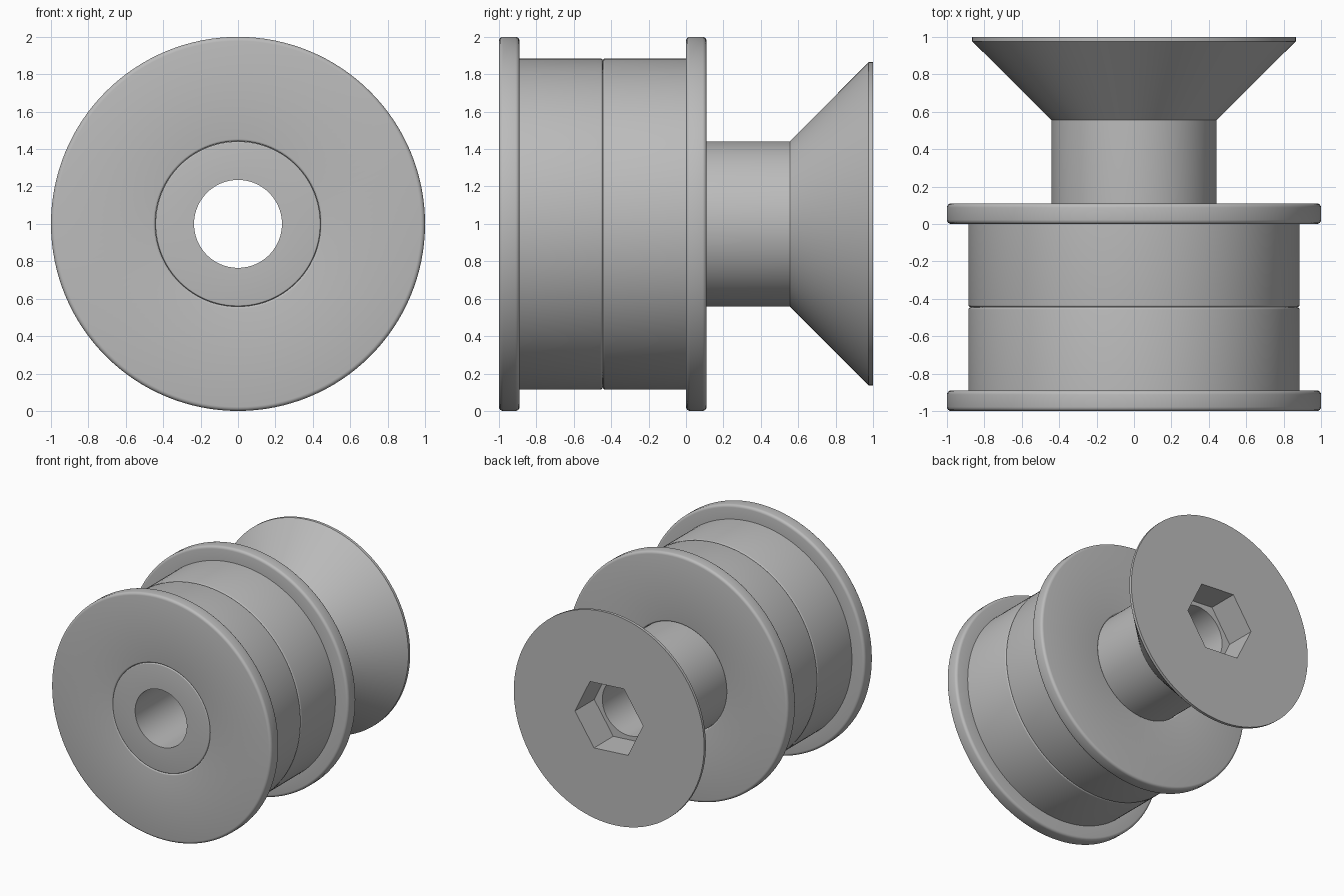
import bpy
import bmesh
from math import cos, sin, pi, radians
from mathutils import Matrix

cube = bpy.data.objects.get("Cube")
if cube:
    bpy.data.objects.remove(cube)

grey = bpy.data.materials.new("satin grey")
grey.use_nodes = True
colour = (0.5, 0.5, 0.5, 1)
grey.diffuse_color = colour
grey.node_tree.nodes["Principled BSDF"].inputs["Base Color"].default_value = colour

SEGMENTS = 128
AXIS_Z = 1.0


def add_object(name, bm):
    bmesh.ops.recalc_face_normals(bm, faces=bm.faces)
    mesh = bpy.data.meshes.new(name)
    bm.to_mesh(mesh)
    bm.free()
    mesh.materials.append(grey)
    obj = bpy.data.objects.new(name, mesh)
    bpy.context.collection.objects.link(obj)
    return obj


def rounded(profile, steps=4):
    """Replace each (radius, y, fillet) corner by a small curve."""
    points = []
    for i, (r, y, f) in enumerate(profile):
        if not f:
            points.append((r, y))
            continue
        ends = []
        for q in (profile[i - 1], profile[(i + 1) % len(profile)]):
            dr, dy = q[0] - r, q[1] - y
            k = f / (dr * dr + dy * dy) ** 0.5
            ends.append((dr * k, dy * k))
        (ar, ay), (br, by) = ends
        for s in range(steps + 1):
            t = s / steps * pi / 2
            u, v = 1 - sin(t), 1 - cos(t)
            points.append((r + ar * u + br * v, y + ay * u + by * v))
    return points


def lathe(name, profile):
    """Turn a closed profile about the horizontal y axis."""
    bm = bmesh.new()
    points = rounded(profile)
    rings = []
    for i in range(SEGMENTS):
        a = 2 * pi * i / SEGMENTS
        rings.append([bm.verts.new((r * sin(a), y, AXIS_Z + r * cos(a))) for r, y in points])
    for i, ring in enumerate(rings):
        following = rings[(i + 1) % SEGMENTS]
        for j in range(len(points)):
            k = (j + 1) % len(points)
            bm.faces.new((ring[j], ring[k], following[k], following[j]))
    return add_object(name, bm)


def smooth(obj):
    bpy.ops.object.select_all(action='DESELECT')
    obj.select_set(True)
    bpy.context.view_layer.objects.active = obj
    bpy.ops.object.shade_smooth_by_angle(angle=radians(32))


# Two flanged bushings meeting at a fine groove, mirrored about the joint
JOINT = -0.445
for name, side in (("front_bushing", -1), ("rear_bushing", 1)):
    outline = [(0.442, 0, 0), (0.885, 0, 0.012), (0.885, 0.445, 0),
               (1.0, 0.445, 0.022), (1.0, 0.555, 0.022), (0.442, 0.555, 0.012)]
    smooth(lathe(name, [(r, JOINT + side * y, f) for r, y, f in outline]))

# Hollow countersunk bolt
bolt = lathe("countersunk_bolt", [
    (0.235, -1, 0), (0.441, -1, 0.008), (0.441, 0.555, 0),
    (0.865, 0.977, 0), (0.865, 1, 0), (0.235, 1, 0)])

# Hexagonal drive socket cut into the bolt head
bm = bmesh.new()
DEPTH = 0.25
turn = Matrix.Rotation(radians(4), 4, 'Y') @ Matrix.Rotation(pi / 2, 4, 'X') @ Matrix.Rotation(pi / 2, 4, 'Z')
bmesh.ops.create_cone(bm, cap_ends=True, segments=6, radius1=0.31, radius2=0.31,
                      depth=2 * DEPTH, matrix=Matrix.Translation((0, 1, AXIS_Z)) @ turn)
cutter = add_object("socket_cutter", bm)
cutter.hide_render = True
cut = bolt.modifiers.new("socket", 'BOOLEAN')
cut.object = cutter
cut.operation = 'DIFFERENCE'
cut.solver = 'EXACT'
bpy.context.view_layer.objects.active = bolt
bpy.ops.object.modifier_apply(modifier=cut.name)
bpy.data.objects.remove(cutter)
smooth(bolt)
